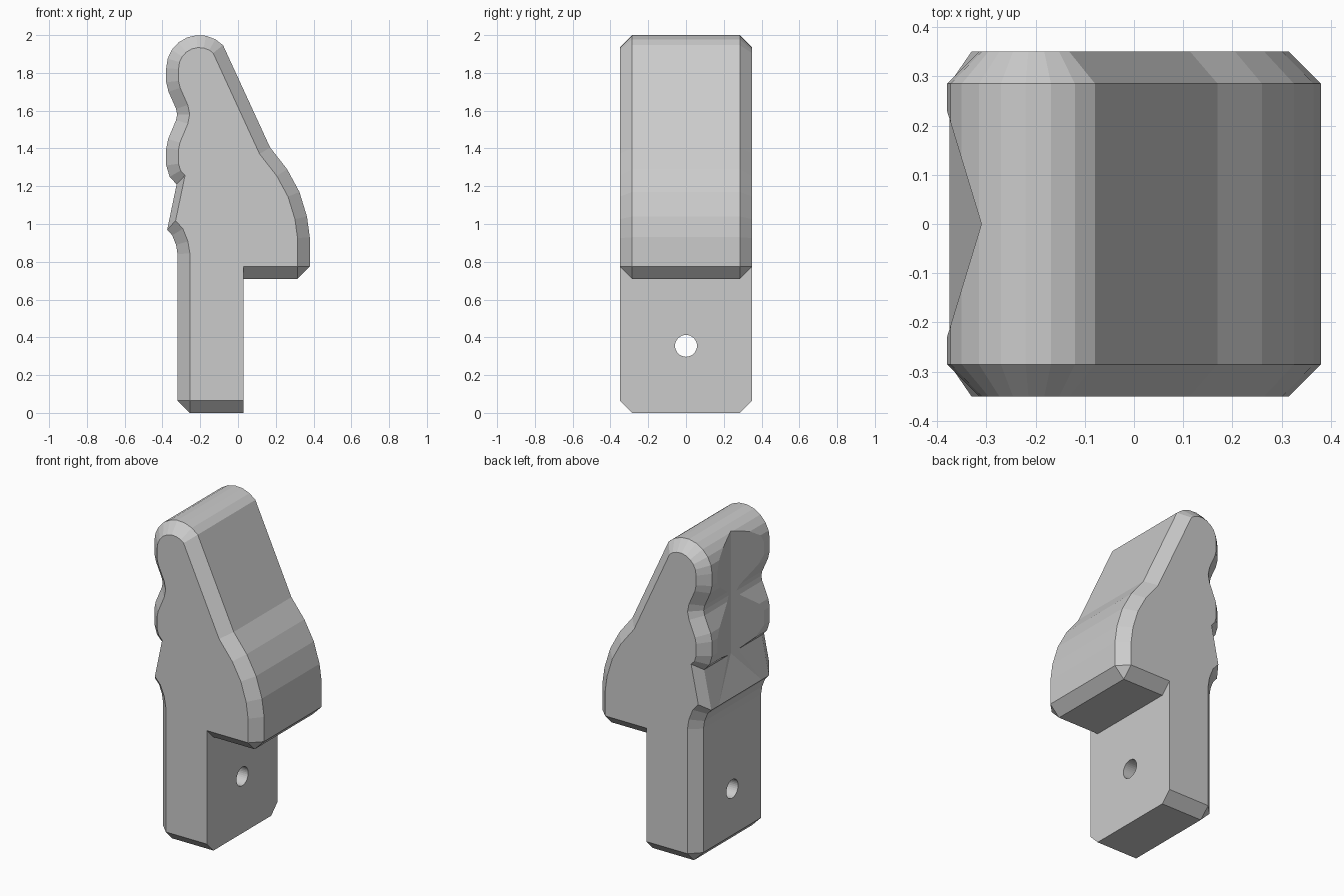
import bpy, bmesh, math

if "Cube" in bpy.data.objects:
    bpy.data.objects.remove(bpy.data.objects["Cube"])

C = 0.065            # edge chamfer
HALF = 0.35          # half width along y

# Side profile (x, z), counter-clockwise: finger grips, tang, shoulder, rounded tip
NOTCH, TANG = (-0.325, 1.21), (0.03, 0.0)
SHARP = {(-0.32, 0.0), (0.38, 0.71)}
profile = [(-0.38, 1.75), (-0.368, 1.70), (-0.328, 1.61), (-0.322, 1.58),
           (-0.328, 1.55), (-0.37, 1.45), (-0.38, 1.40), (-0.38, 1.31),
           (-0.362, 1.25), NOTCH, (-0.375, 0.97), (-0.348, 0.94),
           (-0.328, 0.89), (-0.32, 0.84), (-0.32, 0.0), TANG,
           (0.03, 0.71), (0.38, 0.71), (0.38, 0.93), (0.365, 1.04),
           (0.325, 1.17), (0.26, 1.29), (0.17, 1.405)]
for i in range(9):
    a = math.radians(44 + 136 * i / 8)
    profile.append((-0.205 + 0.175 * math.cos(a), 1.825 + 0.175 * math.sin(a)))


def unit(p, q):
    d = math.dist(p, q)
    return (q[0] - p[0]) / d, (q[1] - p[1]) / d


def inset(p):
    """Chamfer depth of the edge starting at p."""
    return 0.034 if p == NOTCH else 0.0 if p == TANG else C


# Pair every outline point with its inset point on the flat side
outer, inner = [], []
n = len(profile)
for i, p in enumerate(profile):
    prev, nxt = profile[i - 1], profile[(i + 1) % n]
    u, v = unit(prev, p), unit(p, nxt)
    d1, d2 = inset(prev), inset(p)
    det = u[0] * v[1] - u[1] * v[0]
    if abs(det) < 1e-4:
        q = (p[0] - v[1] * d2, p[1] + v[0] * d2)
    else:
        q = (p[0] + (v[0] * d1 - u[0] * d2) / det,
             p[1] + (v[1] * d1 - u[1] * d2) / det)
    if p in SHARP:
        outer += [(p[0] - u[0] * C, p[1] - u[1] * C),
                  (p[0] + v[0] * C, p[1] + v[1] * C)]
        inner += [q, q]
    else:
        outer.append(p)
        inner.append(q)

# Body: four rings across y, closed by flat caps
bm = bmesh.new()


def ring(points, y):
    cache = {}
    for x, z in points:
        if (x, z) not in cache:
            cache[(x, z)] = bm.verts.new((x, y, z))
    return [cache[p] for p in points]


rings = [ring(inner, -HALF), ring(outer, -HALF + C),
         ring(outer, HALF - C), ring(inner, HALF)]
for a, b in zip(rings, rings[1:]):
    for i in range(len(a)):
        j = (i + 1) % len(a)
        bm.faces.new(list(dict.fromkeys((a[i], a[j], b[j], b[i]))))
for r in (rings[0], rings[-1]):
    bm.faces.new(list(dict.fromkeys(r)))


def finish(name, bm):
    bmesh.ops.recalc_face_normals(bm, faces=bm.faces)
    mesh = bpy.data.meshes.new(name)
    bm.to_mesh(mesh)
    bm.free()
    obj = bpy.data.objects.new(name, mesh)
    bpy.context.collection.objects.link(obj)
    return obj


body = finish("grip_lever", bm)

# Shallow V channel down the finger side
bm = bmesh.new()
low = [bm.verts.new(c) for c in ((-0.31, 0, 1.2), (-0.49, 0.592, 0.563), (-0.49, -0.592, 0.563))]
top = [bm.verts.new((v.co.x, v.co.y, 2.2)) for v in low]
bm.faces.new(low)
bm.faces.new(top)
for i in range(3):
    j = (i + 1) % 3
    bm.faces.new((low[i], low[j], top[j], top[i]))
channel = finish("channel_cutter", bm)

# Pin hole through the tang
bpy.ops.mesh.primitive_cylinder_add(vertices=32, radius=0.058, depth=1,
                                    location=(-0.15, 0, 0.355),
                                    rotation=(0, math.pi / 2, 0))
hole = bpy.context.object
hole.name = "pin_hole_cutter"

for cutter in (channel, hole):
    mod = body.modifiers.new(cutter.name, 'BOOLEAN')
    mod.operation = 'DIFFERENCE'
    mod.solver = 'EXACT'
    mod.object = cutter
    bpy.context.view_layer.objects.active = body
    bpy.ops.object.modifier_apply(modifier=mod.name)
    bpy.data.objects.remove(cutter)
